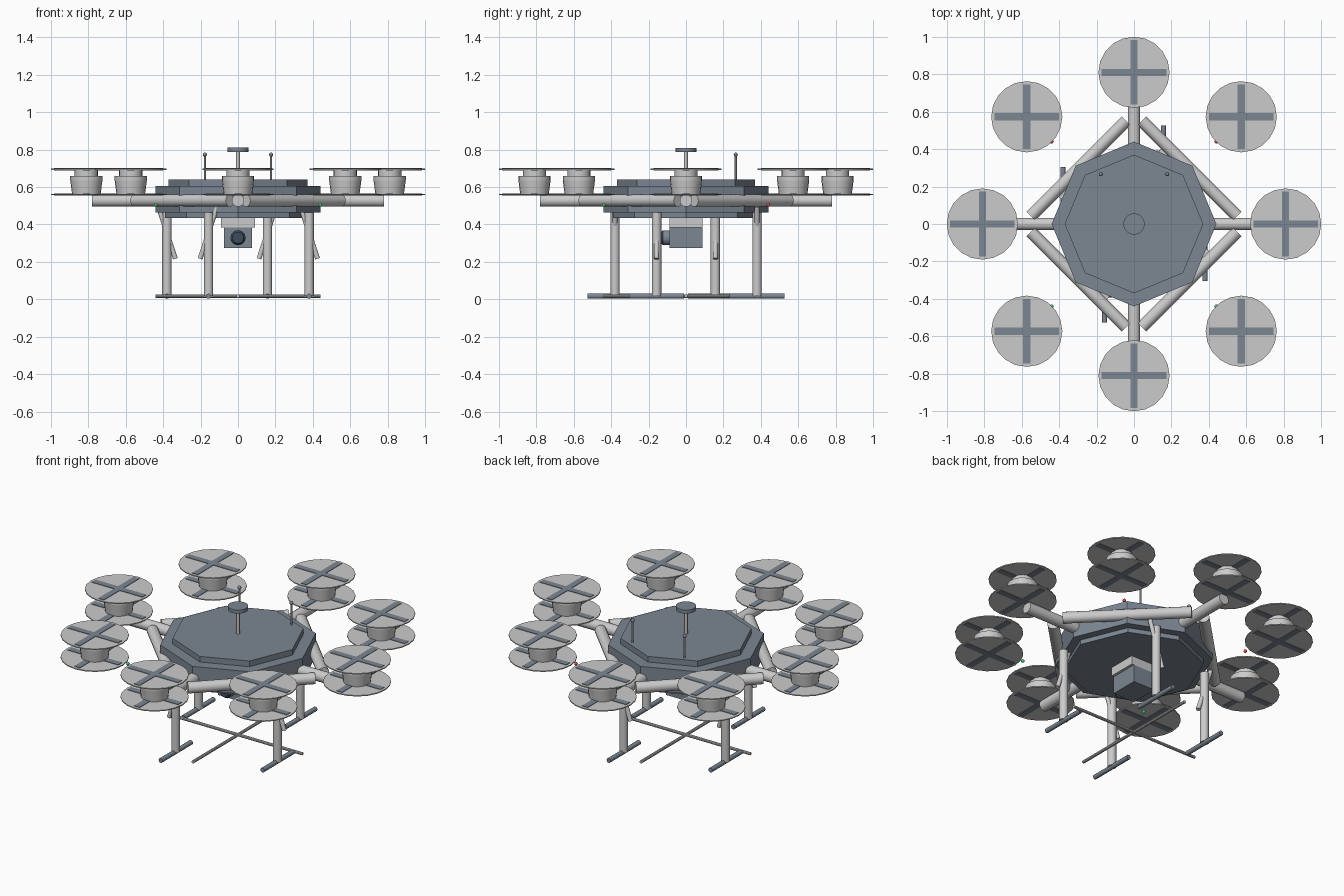
import bpy, bmesh, math
from mathutils import Vector

if "Cube" in bpy.data.objects:
    bpy.data.objects.remove(bpy.data.objects["Cube"])


def material(name, rgb):
    m = bpy.data.materials.new(name)
    m.diffuse_color = (*rgb, 1)
    m.use_nodes = True
    m.node_tree.nodes["Principled BSDF"].inputs["Base Color"].default_value = m.diffuse_color
    return m


SLATE = material("slate", (0.20, 0.24, 0.29))
DARK = material("dark_lens", (0.05, 0.07, 0.11))
RED = material("red_light", (0.8, 0.08, 0.08))
GREEN = material("green_light", (0.05, 0.6, 0.2))


def finish(name, bm, mat=None, smooth=False):
    bmesh.ops.recalc_face_normals(bm, faces=bm.faces)
    me = bpy.data.meshes.new(name)
    bm.to_mesh(me)
    bm.free()
    ob = bpy.data.objects.new(name, me)
    bpy.context.collection.objects.link(ob)
    if mat:
        me.materials.append(mat)
    if smooth:
        bpy.ops.object.select_all(action='DESELECT')
        ob.select_set(True)
        bpy.context.view_layer.objects.active = ob
        bpy.ops.object.shade_smooth_by_angle(angle=math.radians(35))
    return ob


def rod(name, a, b, r, r2=None, sides=16, mat=None, smooth=True):
    """Cylinder or cone frustum from point a to point b."""
    a, b = Vector(a), Vector(b)
    d = b - a
    bm = bmesh.new()
    bmesh.ops.create_cone(bm, cap_ends=True, segments=sides, radius1=r,
                          radius2=r if r2 is None else r2, depth=d.length)
    rot = Vector((0, 0, 1)).rotation_difference(d).to_matrix().to_4x4()
    bm.transform(rot)
    bmesh.ops.translate(bm, verts=bm.verts, vec=(a + b) / 2)
    return finish(name, bm, mat, smooth)


def box(name, c, size, mat=None):
    bm = bmesh.new()
    bmesh.ops.create_cube(bm, size=1)
    bmesh.ops.scale(bm, verts=bm.verts, vec=size)
    bmesh.ops.translate(bm, verts=bm.verts, vec=c)
    return finish(name, bm, mat)


def ball(name, c, r, mat=None):
    bm = bmesh.new()
    bmesh.ops.create_uvsphere(bm, u_segments=12, v_segments=8, radius=r)
    bmesh.ops.translate(bm, verts=bm.verts, vec=c)
    return finish(name, bm, mat, True)


# Octagonal hull with a raised lid and a recessed belly plate
for name, r, z0, z1 in (("belly_plate", 0.39, 0.435, 0.465),
                        ("hull", 0.44, 0.463, 0.605),
                        ("lid", 0.37, 0.603, 0.64)):
    hull = rod(name, (0, 0, z0), (0, 0, z1), r, sides=8, mat=SLATE, smooth=False)

# Arms: four radial, four running crosswise along the diagonals
AZ = 0.528
for i in range(8):
    ang = i * math.pi / 4
    out = Vector((math.cos(ang), math.sin(ang), 0))
    along = out if i % 2 == 0 else Vector((-out.y, out.x, 0))
    mid = out * 0.42 + Vector((0, 0, AZ))
    rod(f"arm_{i}", mid - along * 0.36, mid + along * 0.36, 0.033)

    # Coaxial rotor pod: motor, cap, two discs with crossed blades
    x, y = out.x * 0.81, out.y * 0.81
    rod(f"motor_{i}", (x, y, 0.56), (x, y, 0.635), 0.076, 0.086, 20)
    rod(f"motor_rim_{i}", (x, y, 0.635), (x, y, 0.66), 0.086, sides=20)
    rod(f"motor_cap_{i}", (x, y, 0.66), (x, y, 0.692), 0.062, sides=20)
    for level, z in (("lower", 0.56), ("upper", 0.695)):
        rod(f"{level}_rotor_disc_{i}", (x, y, z - 0.003), (x, y, z + 0.003), 0.19, sides=20)
        box(f"{level}_blade_x_{i}", (x, y, z), (0.345, 0.038, 0.012), SLATE)
        box(f"{level}_blade_y_{i}", (x, y, z), (0.038, 0.345, 0.012), SLATE)

# Landing gear: leg, slanted brace and skid, on alternate hull sides
for i in range(4):
    ang = math.radians(67.5 + 90 * i)
    x, y = 0.411 * math.cos(ang), 0.411 * math.sin(ang)
    s = -1 if i % 2 == 0 else 1
    rod(f"leg_{i}", (x, y, 0.018), (x, y, 0.465), 0.025)
    rod(f"leg_brace_{i}", (x + s * 0.045, y, 0.217), (x - s * 0.045, y, 0.495), 0.013, sides=12)
    rod(f"skid_{i}", (x, y - 0.147, 0.017), (x, y + 0.147, 0.017), 0.014, sides=12, mat=SLATE)

# Ground crossbars
rod("crossbar_x", (-0.44, 0, 0.017), (0.44, 0, 0.017), 0.009, sides=10)
rod("crossbar_y", (0, -0.44, 0.017), (0, 0.44, 0.017), 0.009, sides=10)

# Camera under the belly
box("camera_mount", (0, 0, 0.41), (0.18, 0.176, 0.055))
box("camera_body", (0, 0, 0.329), (0.148, 0.176, 0.107), SLATE)
rod("camera_lens", (0, -0.08, 0.329), (0, -0.122, 0.329), 0.04, sides=20, mat=SLATE)
rod("camera_lens_front", (0, -0.122, 0.329), (0, -0.136, 0.329), 0.04, 0.03, 20, DARK)

# Central mast with disc, and two whip antennas
rod("mast", (0, 0, 0.635), (0, 0, 0.795), 0.010, sides=12)
rod("mast_disc", (0, 0, 0.788), (0, 0, 0.81), 0.057, sides=20, mat=SLATE)
for side, x in (("left", -0.177), ("right", 0.177)):
    rod(f"antenna_{side}", (x, 0.266, 0.635), (x, 0.266, 0.77), 0.006, sides=10)
    ball(f"antenna_tip_{side}", (x, 0.266, 0.773), 0.011, SLATE)

# Navigation lights
for side, x in (("left", -0.44), ("right", 0.44)):
    ball(f"front_light_{side}", (x, -0.44, 0.505), 0.01, GREEN)
    ball(f"rear_light_{side}", (x, 0.44, 0.505), 0.01, RED)
